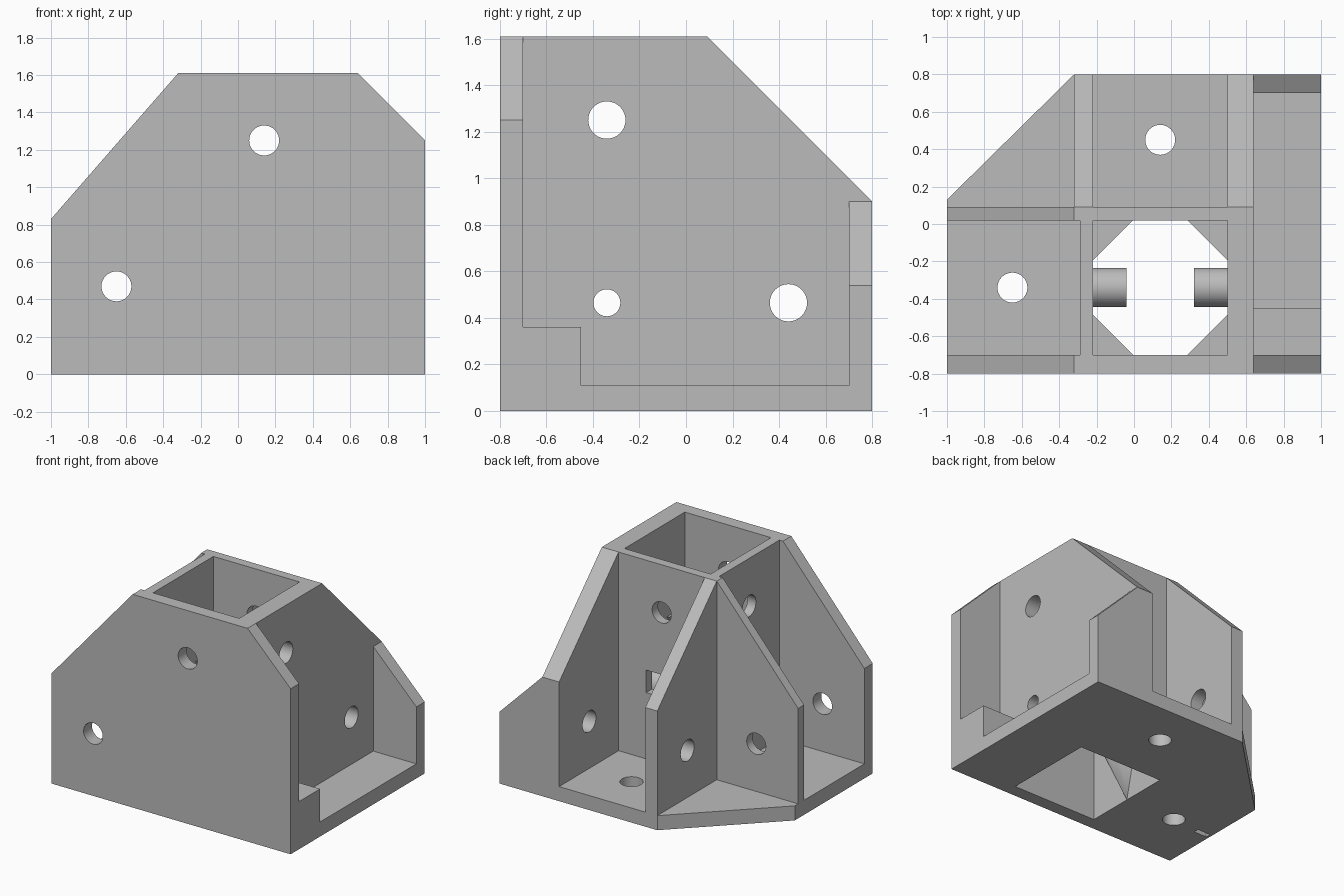
import bpy, bmesh, math
from mathutils import Vector

cube = bpy.data.objects.get("Cube")
if cube:
    bpy.data.objects.remove(cube, do_unlink=True)

grey = bpy.data.materials.new("plain_grey")
grey.use_nodes = True
grey.diffuse_color = (0.5, 0.5, 0.5, 1)
grey.node_tree.nodes["Principled BSDF"].inputs["Base Color"].default_value = (0.5, 0.5, 0.5, 1)

TOP, FLOOR = 1.61, 0.11
WELL_L, WELL_R, WELL_F, WELL_B = -0.22, 0.50, -0.70, 0.02
MID_X, MID_Y = 0.14, -0.34


def make(name, bm):
    bmesh.ops.recalc_face_normals(bm, faces=bm.faces)
    mesh = bpy.data.meshes.new(name)
    bm.to_mesh(mesh)
    bm.free()
    mesh.materials.append(grey)
    ob = bpy.data.objects.new(name, mesh)
    bpy.context.collection.objects.link(ob)
    return ob


def place(axis, a, b, d):
    """Put a 2D profile point at depth d along the given axis."""
    return {"x": (d, a, b), "y": (a, d, b), "z": (a, b, d)}[axis]


def prism(name, axis, lo, hi, profile):
    bm = bmesh.new()
    ends = [[bm.verts.new(place(axis, a, b, d)) for a, b in profile] for d in (lo, hi)]
    for end in ends:
        bm.faces.new(end)
    n = len(profile)
    for i in range(n):
        j = (i + 1) % n
        bm.faces.new((ends[0][i], ends[0][j], ends[1][j], ends[1][i]))
    return make(name, bm)


def box(name, x0, x1, y0, y1, z0, z1):
    return prism(name, "z", z0, z1, [(x0, y0), (x1, y0), (x1, y1), (x0, y1)])


def circle(a, b, r, n=40):
    return [(a + r * math.cos(math.tau * i / n), b + r * math.sin(math.tau * i / n))
            for i in range(n)]


def hull(name, points):
    bm = bmesh.new()
    for p in points:
        bm.verts.new(Vector(p))
    bmesh.ops.convex_hull(bm, input=bm.verts)
    bmesh.ops.dissolve_limit(bm, angle_limit=0.01, verts=bm.verts, edges=bm.edges)
    return make(name, bm)


def drill(ob, *cutters):
    """Subtract each cutter from the part, then discard the cutter."""
    for cutter in cutters:
        cutter.hide_render = True
        mod = ob.modifiers.new("cut", "BOOLEAN")
        mod.operation, mod.solver, mod.object = "DIFFERENCE", "EXACT", cutter
        bpy.context.view_layer.objects.active = ob
        bpy.ops.object.modifier_apply(modifier=mod.name)
        bpy.data.objects.remove(cutter, do_unlink=True)


def hole(axis, a, b, r=0.08):
    return prism("hole_cutter", axis, -2, 2, circle(a, b, r))


parts = []

# base plate with clipped corner, square well and bolt holes
base = prism("base_plate", "z", 0, FLOOR,
             [(-1, -0.7), (1, -0.7), (1, 0.8), (-0.32, 0.8), (-1, 0.13)])
drill(base, box("well_cutter", WELL_L, WELL_R, -0.9, WELL_B, -1, 1),
      hole("z", MID_X, 0.45), hole("z", -0.65, MID_Y),
      box("slot_cutter", -0.98, -0.87, -0.38, -0.34, -0.1, 0.03))
parts.append(base)

# front plate
front = prism("front_plate", "y", -0.8, WELL_F,
              [(-1, 0), (1, 0), (1, 1.25), (0.64, TOP), (-0.32, TOP), (-1, 0.83)])
drill(front, hole("y", MID_X, 1.25), hole("y", -0.65, 0.47))
parts.append(front)

# rear tower wall, running out into the side fin
rear = prism("rear_wall", "y", WELL_B, 0.09,
             [(-1, FLOOR), (WELL_R, FLOOR), (WELL_R, TOP), (-0.32, TOP), (-1, 0.83)])
drill(rear, hole("y", MID_X, 1.25), hole("y", -0.65, 0.47),
      box("window_cutter", 0.01, 0.27, -0.2, 0.3, 0.61, 0.78))
parts.append(rear)

# thick wall and rear fin in one piece
thick = prism("thick_wall", "x", WELL_R, 0.64,
              [(-0.7, FLOOR), (0.8, FLOOR), (0.8, 0.9), (0.09, TOP), (-0.7, TOP)])
drill(thick, hole("x", MID_Y, 1.25), hole("x", 0.44, 0.465), hole("x", MID_Y, 0.465, 0.058))
parts.append(thick)

# thin tower wall
thin = box("thin_wall", -0.29, WELL_L, WELL_F, WELL_B, FLOOR, TOP)
drill(thin, hole("x", MID_Y, 1.25), hole("x", MID_Y, 0.465, 0.058))
parts.append(thin)

# second rear fin
fin = prism("rear_fin", "x", -0.32, WELL_L,
            [(0.09, FLOOR), (0.8, FLOOR), (0.8, 0.9), (0.09, TOP)])
drill(fin, hole("x", 0.44, 0.465))
parts.append(fin)

# end plate and step in the open channel
parts.append(prism("end_plate", "y", 0.7, 0.8,
                   [(0.64, FLOOR), (1, FLOOR), (1, 0.54), (0.64, 0.9)]))
parts.append(box("channel_step", 0.64, 1, WELL_F, -0.45, FLOOR, 0.36))

# bolt bosses inside the well, tapering down to the wall foot
for side, wall, tip in (("right", WELL_L, -0.04), ("left", WELL_R, 0.32)):
    ring = circle(MID_Y, 0.465, 0.105)
    boss = hull(side + "_boss", [(x, a, b) for x in (wall, tip) for a, b in ring]
                + [(wall, MID_Y, 0)])
    drill(boss, hole("x", MID_Y, 0.465, 0.058))
    parts.append(boss)

# corner stops that carry the post in the tower
for x, dx, xn in ((WELL_L, 0.215, "right"), (WELL_R, -0.215, "left")):
    for y, dy, yn in ((WELL_F, 0.215, "front"), (WELL_B, -0.215, "rear")):
        parts.append(hull(f"{yn}_{xn}_corner_stop",
                          [(x, y, 0.9), (x + dx, y, 0.9), (x, y + dy, 0.9), (x, y, 0.64)]))

# smooth bores, sharp edges
bpy.ops.object.select_all(action="DESELECT")
for ob in parts:
    ob.select_set(True)
bpy.context.view_layer.objects.active = base
bpy.ops.object.shade_smooth_by_angle(angle=math.radians(30))
